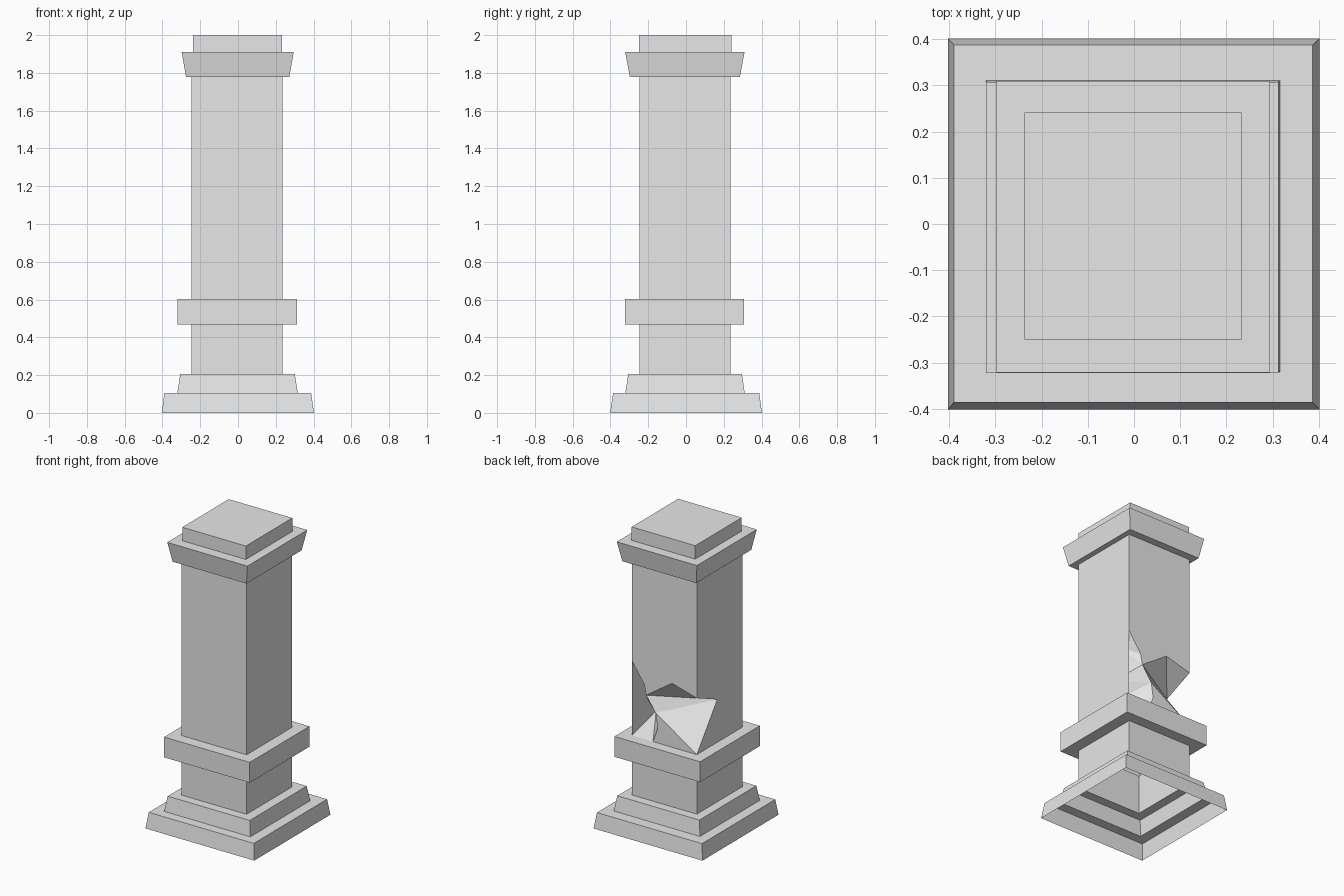
import bpy
import bmesh

cube = bpy.data.objects.get("Cube")
if cube:
    bpy.data.objects.remove(cube, do_unlink=True)

# One stone colour
stone = bpy.data.materials.new("pale_stone")
stone.use_nodes = True
stone.diffuse_color = (0.8, 0.8, 0.8, 1)
stone.node_tree.nodes["Principled BSDF"].inputs["Base Color"].default_value = (0.8, 0.8, 0.8, 1)


def finish(name, bm):
    mesh = bpy.data.meshes.new(name)
    bm.to_mesh(mesh)
    bm.free()
    mesh.materials.append(stone)
    obj = bpy.data.objects.new(name, mesh)
    bpy.context.collection.objects.link(obj)
    return obj


def stepped_shell(name, levels, capped=False):
    """Rectangular rings (x0, x1, y0, y1, z) joined from the bottom up."""
    bm = bmesh.new()
    rings = [[bm.verts.new((x, y, z)) for x, y in ((x0, y0), (x1, y0), (x1, y1), (x0, y1))]
             for x0, x1, y0, y1, z in levels]
    for low, high in zip(rings, rings[1:]):
        for i in range(4):
            j = (i + 1) % 4
            bm.faces.new((low[i], low[j], high[j], high[i]))
    if capped:
        bm.faces.new(rings[-1])
    return finish(name, bm)


LO, HI = -0.245, 0.235          # shaft sides
SHAFT = (LO, HI, LO, HI)
BAND_Z, BAND_TOP, CAP_Z, CAP_TOP = 0.467, 0.603, 1.777, 1.91
BAND = (-0.32, 0.313, -0.323, 0.308)
BLOCK = (-0.237, 0.233, -0.25, 0.241)

# Open-bottomed plinth: two tapered steps
stepped_shell("plinth", [
    (-0.403, 0.402, -0.402, 0.402, 0),
    (-0.39, 0.387, -0.386, 0.388, 0.105),
    (-0.321, 0.316, -0.321, 0.311, 0.105),
    (-0.306, 0.301, -0.306, 0.296, 0.205),
    (*SHAFT, 0.205)])

# Short lower shaft and the square band above it
stepped_shell("lower_shaft_and_band", [
    (*SHAFT, 0.205), (*SHAFT, BAND_Z), (*BAND, BAND_Z),
    (*BAND, BAND_TOP), (*SHAFT, BAND_TOP)])

# Flared capital with a closed top block
stepped_shell("capital", [
    (*SHAFT, CAP_Z),
    (-0.275, 0.271, -0.297, 0.285, CAP_Z),
    (-0.298, 0.295, -0.322, 0.31, CAP_TOP),
    (*BLOCK, CAP_TOP), (*BLOCK, 2)], capped=True)

# Main shaft corners: front/back, left(+x)/right(-x), bottom/top
points = {
    "frb": (LO, LO, BAND_TOP), "flb": (HI, LO, BAND_TOP),
    "frt": (LO, LO, CAP_Z), "flt": (HI, LO, CAP_Z),
    "brb": (LO, HI, BAND_TOP), "blb": (HI, HI, BAND_TOP),
    "brt": (LO, HI, CAP_Z), "blt": (HI, HI, CAP_Z),
    # break line on the +x face
    "top": (HI, HI, 1.10), "s1": (HI, 0.135, 1.03), "s2": (HI, 0.045, 0.91),
    "s3": (HI, 0.09, 0.81), "s4": (HI, -0.02, 0.67),
    # break line on the back face
    "b1": (0.145, HI, 0.97), "b2": (0.13, HI, 0.90), "b3": (-0.06, HI, 1.03),
    "b4": (0.06, HI, 0.80), "b5": (0.045, HI, 0.70), "b6": (0.08, HI, BAND_TOP),
    # break line on the -x corner and face
    "edge": (LO, HI, 0.98), "side": (LO, 0.02, 0.89),
}
faces = [
    # remaining flat sides
    "frb flb flt frt",
    "flb blb s4 s3 s2 s1 top blt flt",
    "top b1 b2 b3 edge brt blt",
    "b6 brb b4 b5",
    "brb frb frt brt edge side",
    # chip on the +x corner
    "top s1 b1", "s1 s2 b2", "s1 b2 b1", "s2 s3 b2", "s3 s4 b4", "s3 b4 b2",
    "s4 b5 b4", "s4 b6 b5", "s4 blb b6",
    # chip on the -x corner
    "b2 side b3", "b3 side edge", "b2 b4 side", "b4 brb side",
]
bm = bmesh.new()
verts = {key: bm.verts.new(co) for key, co in points.items()}
for names in faces:
    bm.faces.new([verts[n] for n in names.split()])
bmesh.ops.triangulate(bm, faces=[f for f in bm.faces if len(f.verts) > 4 or verts["b6"] in f.verts])
bmesh.ops.recalc_face_normals(bm, faces=bm.faces)
finish("broken_main_shaft", bm)
